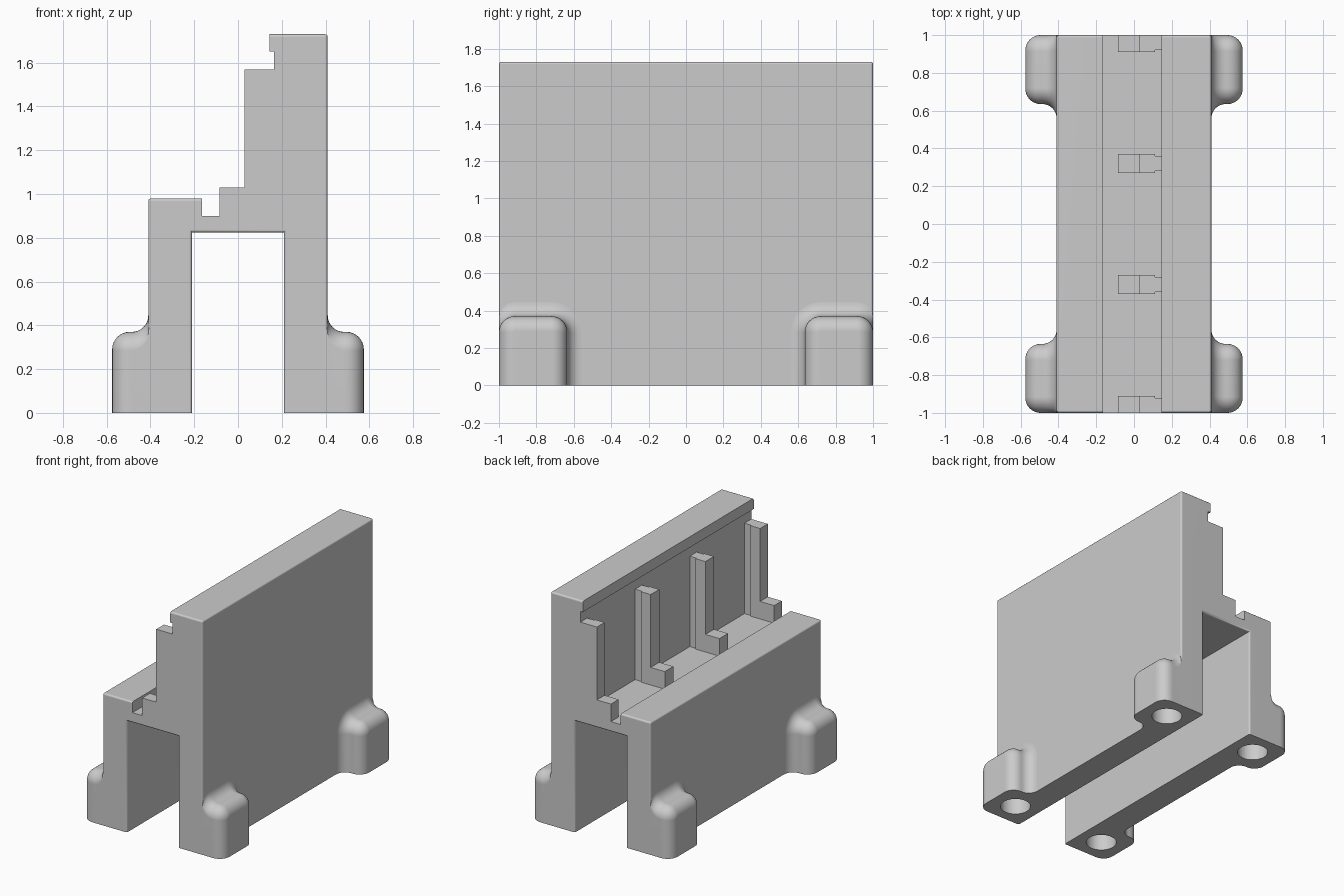
import bpy, bmesh
from math import sin, cos, pi, radians
from mathutils import Matrix

default = bpy.data.objects.get("Cube")
if default:
    bpy.data.objects.remove(default, do_unlink=True)

GREY = (0.6, 0.6, 0.6, 1)
grey = bpy.data.materials.new("plain grey")
grey.use_nodes = True
grey.diffuse_color = GREY
grey.node_tree.nodes["Principled BSDF"].inputs["Base Color"].default_value = GREY


def finish(bm, name):
    bmesh.ops.recalc_face_normals(bm, faces=bm.faces)
    mesh = bpy.data.meshes.new(name)
    bm.to_mesh(mesh)
    bm.free()
    mesh.materials.append(grey)
    obj = bpy.data.objects.new(name, mesh)
    bpy.context.collection.objects.link(obj)
    return obj


def activate(obj):
    bpy.ops.object.select_all(action='DESELECT')
    obj.select_set(True)
    bpy.context.view_layer.objects.active = obj


def extrude_profile(bm, points, y0, y1):
    """Prism of an x-z outline between two y positions."""
    face = bm.faces.new([bm.verts.new((x, y0, z)) for x, z in points])
    geom = bmesh.ops.extrude_face_region(bm, geom=[face])["geom"]
    verts = [v for v in geom if isinstance(v, bmesh.types.BMVert)]
    bmesh.ops.translate(bm, verts=verts, vec=(0, y1 - y0, 0))


def near(a, b):
    return abs(a - b) < 1e-4


# Main body: straddling channel with a low wall and a tall lipped wall
SIDE, LOW, TALL, SLOT, ROOF = 0.41, 0.98, 1.73, 0.21, 0.825
bm = bmesh.new()
extrude_profile(bm, [
    (-SIDE, 0), (-SIDE, LOW), (-0.165, LOW), (-0.165, 0.90), (0.165, 0.90),
    (0.165, 1.65), (0.145, 1.65), (0.145, TALL), (SIDE, TALL), (SIDE, 0),
    (SLOT, 0), (SLOT, ROOF), (-SLOT, ROOF), (-SLOT, 0)], -1, 1)


def is_rounded(edge):
    a, b = (v.co for v in edge.verts)
    if near(a.z, 0) and near(b.z, 0):
        return False
    on_end = near(a.y, b.y)
    outer = near(abs(a.x), SIDE) and near(abs(b.x), SIDE)
    top = near(a.z, b.z) and (near(a.z, TALL) or near(a.z, LOW))
    slot = near(abs(a.x), SLOT) and near(abs(b.x), SLOT)
    return outer or (on_end and (top or slot))


bmesh.ops.bevel(bm, geom=[e for e in bm.edges if is_rounded(e)], offset=0.013,
                segments=3, profile=0.5, affect='EDGES', clamp_overlap=True)
body = finish(bm, "channel_body")

# Stepped ribs: a thin web at the wall, then a wider post with a low toe
bm = bmesh.new()
post = [(-0.085, 0.895), (-0.085, 1.03), (0.03, 1.03), (0.03, 1.57),
        (0.11, 1.57), (0.11, 0.895)]
web = [(0.11, 0.895), (0.11, 1.57), (0.17, 1.57), (0.17, 0.895)]
for s in (-1, 1):
    for inner, outer, trim in ((0.91, 1, 0), (0.27, 0.37, 0.01)):
        extrude_profile(bm, post, s * inner, s * outer)
        extrude_profile(bm, web, s * (inner + 0.01), s * (outer - trim))
ribs = finish(bm, "support_ribs")

# Corner feet: rounded sections lofted outwards, flaring into the body
REACH, FLARE, ROUND, STEPS = 0.165, 0.075, 0.08, 8


def arc(cy, cz, r, start, end):
    angles = [start + (end - start) * i / STEPS for i in range(STEPS + 1)]
    return [(cy + r * cos(a), cz + r * sin(a)) for a in angles]


def foot_section(grow):
    shrink = min(grow, 0)
    y0, y1, top = 0.635 - grow, 1 + shrink, 0.37 + grow
    ri, ro = ROUND + 0.005 + grow, ROUND + 0.005 + shrink
    return ([(y0, 0)] + arc(y0 + ri, top - ri, ri, pi, pi / 2)
            + arc(y1 - ro, top - ro, ro, pi / 2, 0) + [(y1, 0)])


quarter = [pi / 2 * i / STEPS for i in range(STEPS + 1)]
stations = [(-0.02, FLARE)]
stations += [(FLARE * (1 - cos(t)), FLARE * (1 - sin(t))) for t in quarter]
stations += [(REACH - ROUND + ROUND * sin(t), ROUND * (cos(t) - 1)) for t in quarter]

bm = bmesh.new()
for sx in (-1, 1):
    for sy in (-1, 1):
        rings = [[bm.verts.new((sx * (SIDE + d), sy * y, z)) for y, z in foot_section(g)]
                 for d, g in stations]
        for r0, r1 in zip(rings, rings[1:]):
            for i in range(len(r0)):
                j = (i + 1) % len(r0)
                bm.faces.new((r0[i], r0[j], r1[j], r1[i]))
        bm.faces.new(rings[0])
        bm.faces.new(rings[-1])
feet = finish(bm, "corner_feet")

# Round blind holes under the feet
bm = bmesh.new()
for sx in (-1, 1):
    for sy in (-1, 1):
        bmesh.ops.create_cone(bm, cap_ends=True, segments=40, radius1=0.105,
                              radius2=0.105, depth=0.5,
                              matrix=Matrix.Translation((sx * 0.39, sy * 0.82, -0.03)))
cutter = finish(bm, "hole_cutter")
cutter.hide_render = True
for obj in (body, feet):
    activate(obj)
    cut = obj.modifiers.new("holes", 'BOOLEAN')
    cut.object = cutter
    cut.operation = 'DIFFERENCE'
    cut.solver = 'EXACT'
    bpy.ops.object.modifier_apply(modifier=cut.name)
bpy.data.objects.remove(cutter, do_unlink=True)

# Smooth fillets with crisp flat faces
for obj in (body, feet):
    activate(obj)
    bpy.ops.object.shade_smooth_by_angle(angle=radians(40))
    weighted = obj.modifiers.new("flat_faces", 'WEIGHTED_NORMAL')
    weighted.keep_sharp = True
